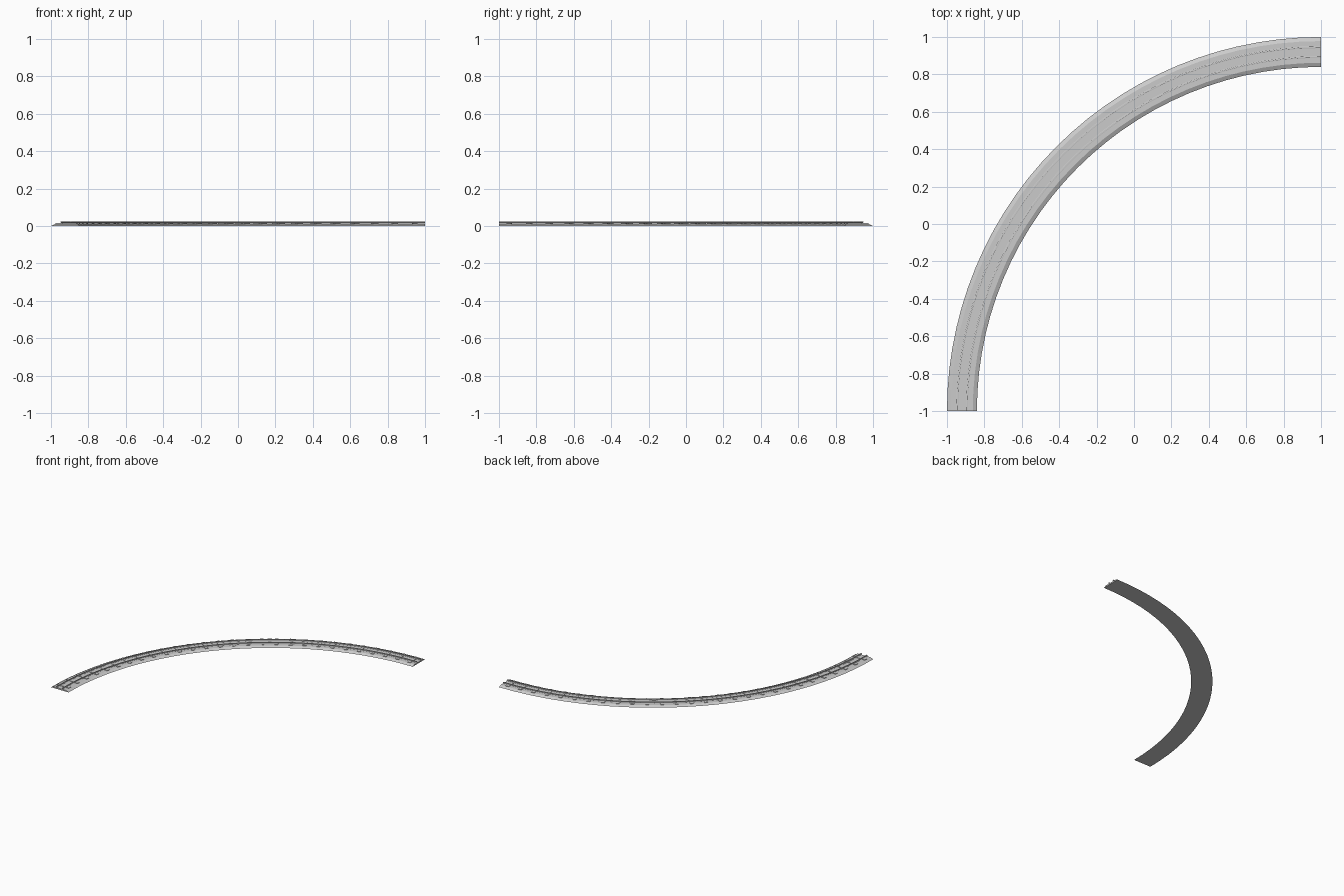
import bpy, bmesh
from math import sin, cos, pi, radians
from mathutils import Vector, Matrix

if "Cube" in bpy.data.objects:
    bpy.data.objects.remove(bpy.data.objects["Cube"])

CX, CY = 1.0, -1.0     # centre of the quarter circle
R = 1.92               # track centreline radius
SEGS = 28
TIES = 28


def make_object(name, bm):
    bmesh.ops.recalc_face_normals(bm, faces=bm.faces)
    me = bpy.data.meshes.new(name)
    bm.to_mesh(me)
    bm.free()
    ob = bpy.data.objects.new(name, me)
    bpy.context.collection.objects.link(ob)
    return ob


def sweep(name, profile, radius):
    """Sweep a closed (offset, z) profile along the quarter arc."""
    bm = bmesh.new()
    rings = []
    for i in range(SEGS + 1):
        a = pi / 2 + (pi / 2) * i / SEGS
        rings.append([bm.verts.new((CX + (radius + o) * cos(a), CY + (radius + o) * sin(a), z))
                      for o, z in profile])
    n = len(profile)
    for r0, r1 in zip(rings, rings[1:]):
        for k in range(n):
            bm.faces.new((r0[k], r0[(k + 1) % n], r1[(k + 1) % n], r1[k]))
    bm.faces.new(rings[0])
    bm.faces.new(rings[-1])
    return make_object(name, bm)


# Gravel bed with sloped shoulders
sweep("gravel_bed", [(-0.08, 0), (0.08, 0), (0.058, 0.011), (-0.058, 0.011)], R)

# Rails: wide foot, thin web, rounded head
half = [(0.0055, 0.0145), (0.0055, 0.0155), (0.0015, 0.0165),
        (0.0015, 0.0195), (0.0035, 0.0205), (0.0035, 0.0230)]
rail = half + [(-x, z) for x, z in reversed(half)]
sweep("outer_rail", rail, R + 0.026)
sweep("inner_rail", rail, R - 0.026)

# Sleepers, evenly spaced and pointing at the curve centre
bm = bmesh.new()
for i in range(TIES):
    a = pi / 2 + (pi / 2) * (i + 0.5) / TIES
    m = (Matrix.Translation((CX + R * cos(a), CY + R * sin(a), 0.0115))
         @ Matrix.Rotation(a, 4, 'Z') @ Matrix.Diagonal((0.11, 0.026, 0.0065, 1)))
    bmesh.ops.create_cube(bm, size=1, matrix=m)
make_object("sleepers", bm)
